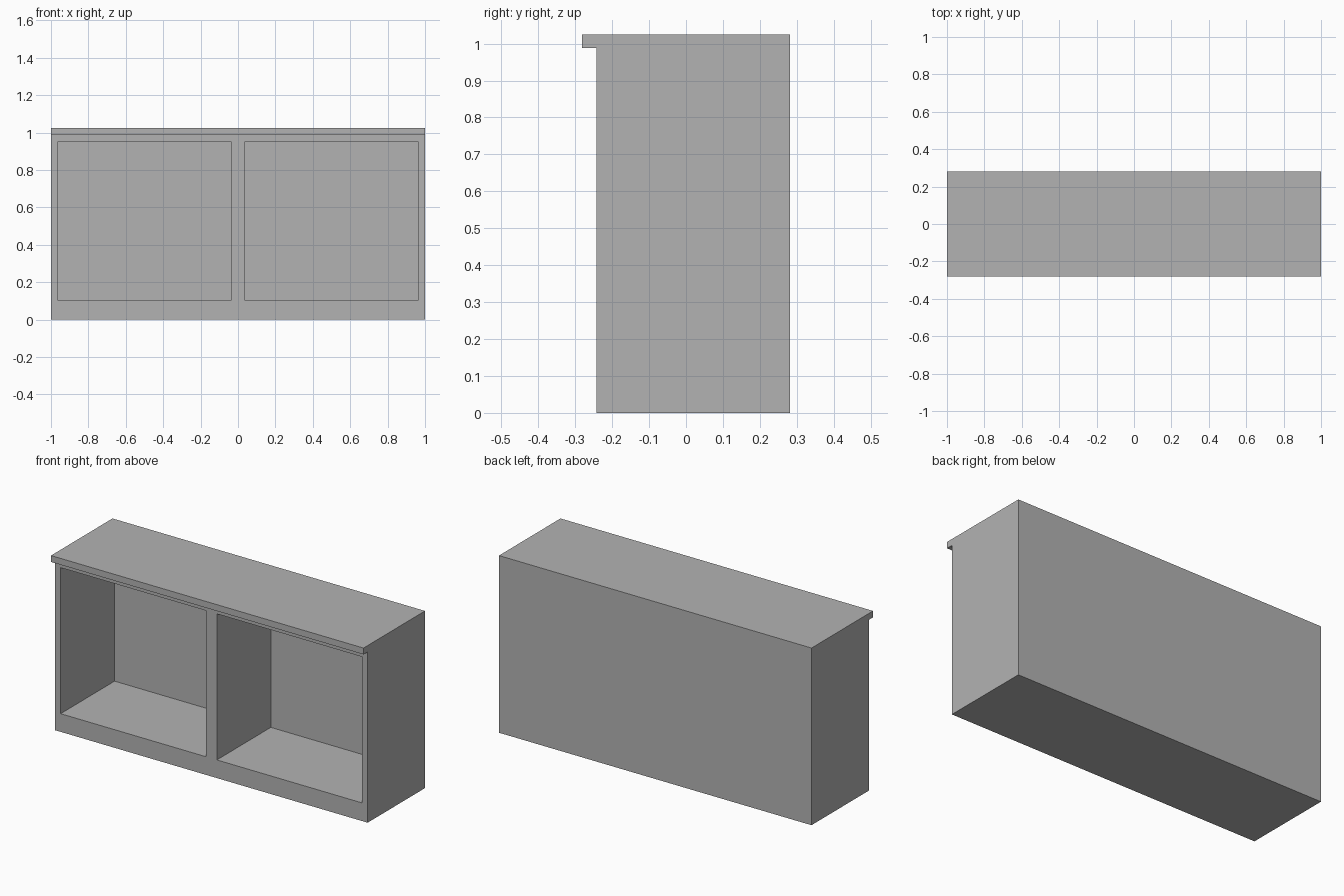
import bpy
import bmesh

cube = bpy.data.objects.get("Cube")
if cube:
    bpy.data.objects.remove(cube, do_unlink=True)

# Main sizes
HALF_W, HALF_D, HEIGHT = 1.0, 0.281, 1.025
TOP_UNDERSIDE = 0.988
FRONT = -0.243
PANEL = 0.035
SHELF_Z, OPENING_TOP = 0.105, 0.95
INNER_BACK = 0.25

grey = bpy.data.materials.new("plain grey")
grey.use_nodes = True
colour = (0.45, 0.45, 0.45, 1)
grey.diffuse_color = colour
grey.node_tree.nodes["Principled BSDF"].inputs["Base Color"].default_value = colour


def extrude_profile(name, profile, x0, x1):
    """Sweep a (y, z) outline along x into a closed solid."""
    bm = bmesh.new()
    face = bm.faces.new([bm.verts.new((x0, y, z)) for y, z in profile])
    swept = bmesh.ops.extrude_face_region(bm, geom=[face], use_keep_orig=True)
    verts = [g for g in swept["geom"] if isinstance(g, bmesh.types.BMVert)]
    bmesh.ops.translate(bm, verts=verts, vec=(x1 - x0, 0, 0))
    bmesh.ops.recalc_face_normals(bm, faces=bm.faces)
    mesh = bpy.data.meshes.new(name)
    bm.to_mesh(mesh)
    bm.free()
    mesh.materials.append(grey)
    obj = bpy.data.objects.new(name, mesh)
    bpy.context.collection.objects.link(obj)
    return obj


# Cabinet body with the overhanging top lip
cabinet = extrude_profile("cabinet", [
    (FRONT, 0), (HALF_D, 0), (HALF_D, HEIGHT), (-HALF_D, HEIGHT),
    (-HALF_D, TOP_UNDERSIDE), (FRONT, TOP_UNDERSIDE)], -HALF_W, HALF_W)

# Two open compartments either side of the central divider
y_out = FRONT - 0.2
opening = [(y_out, SHELF_Z), (INNER_BACK, SHELF_Z),
           (INNER_BACK, OPENING_TOP), (y_out, OPENING_TOP)]
bpy.context.view_layer.objects.active = cabinet
for side, sign in (("left", 1), ("right", -1)):
    x0, x1 = sorted((sign * PANEL, sign * (HALF_W - PANEL)))
    cutter = extrude_profile(side + "_compartment_cutter", opening, x0, x1)
    cutter.hide_render = True
    cut = cabinet.modifiers.new(side + "_compartment", 'BOOLEAN')
    cut.operation = 'DIFFERENCE'
    cut.solver = 'EXACT'
    cut.object = cutter
    bpy.ops.object.modifier_apply(modifier=cut.name)
    bpy.data.objects.remove(cutter, do_unlink=True)
